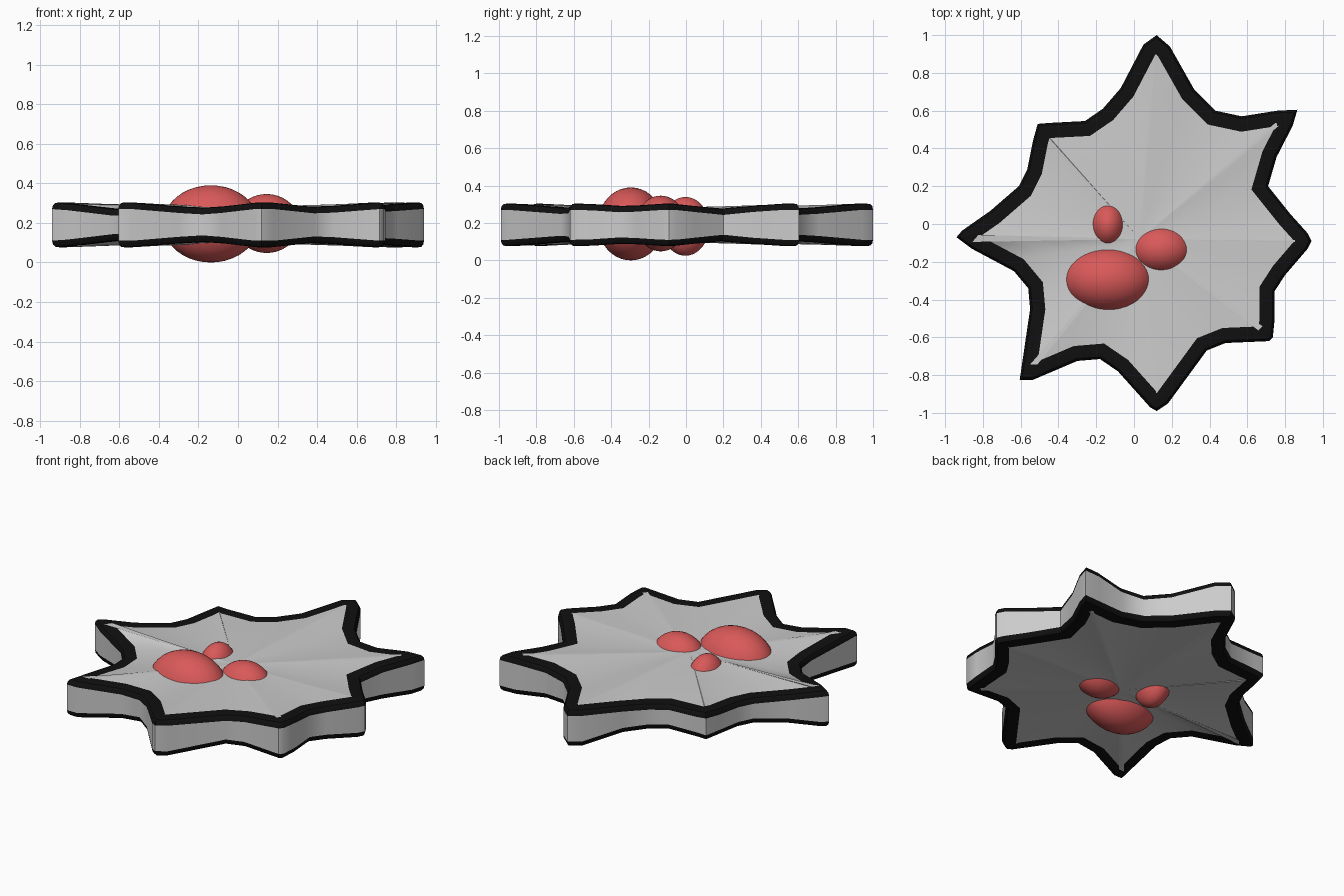
import bpy, math
from mathutils import Vector

if "Cube" in bpy.data.objects:
    bpy.data.objects.remove(bpy.data.objects["Cube"])

# star-like cell outline, counter-clockwise seen from above
OUTLINE = [Vector(p) for p in [
    (.94, -.09), (.92, -.05), (.83, .05), (.71, .2), (.755, .355), (.84, .52), (.865, .605),
    (.76, .6), (.57, .57), (.43, .6), (.32, .71), (.19, .94), (.12, 1), (.05, .95),
    (-.07, .72), (-.165, .61), (-.26, .545), (-.45, .535), (-.51, .53), (-.535, .44),
    (-.565, .29), (-.61, .2), (-.76, .07), (-.91, -.035), (-.94, -.07), (-.86, -.13),
    (-.635, -.25), (-.56, -.34), (-.55, -.45), (-.605, -.825), (-.535, -.825),
    (-.3, -.725), (-.18, -.715), (-.085, -.78), (.085, -.97), (.12, -.99), (.18, -.95),
    (.385, -.67), (.485, -.63), (.715, -.62), (.735, -.6), (.745, -.5), (.745, -.355),
    (.8, -.27), (.92, -.13)]]
N = len(OUTLINE)
MID = 0.19
CENTRE = Vector((0.03, -0.08))


def material(name, color):
    m = bpy.data.materials.new(name)
    m.diffuse_color = (*color, 1)
    m.use_nodes = True
    m.node_tree.nodes["Principled BSDF"].inputs["Base Color"].default_value = m.diffuse_color
    return m


def inset(d):
    # mitred inward offset of the outline
    out = []
    for i, p in enumerate(OUTLINE):
        a = (p - OUTLINE[i - 1]).normalized()
        b = (OUTLINE[(i + 1) % N] - p).normalized()
        na, nb = Vector((-a.y, a.x)), Vector((-b.y, b.x))
        out.append(p + (na + nb) * d / max(1 + na.dot(nb), 0.45))
    return out


def half_height(p):
    # tips are thicker than the valleys between them
    t = min(max((p.length - 0.65) / 0.3, 0), 1)
    return 0.08 + 0.034 * t * t * (3 - 2 * t)


HEIGHT = [half_height(p) for p in OUTLINE]


def ring(d, drop, side):
    return [(p.x, p.y, MID + side * (h - drop)) for p, h in zip(inset(d), HEIGHT)]


def loft(name, rings, flip=False, tip=None, mat=None):
    verts = [v for r in rings for v in r]
    faces = []
    for k in range(len(rings) - 1):
        for i in range(N):
            j = (i + 1) % N
            faces.append((k * N + i, k * N + j, (k + 1) * N + j, (k + 1) * N + i))
    if tip:
        verts.append(tip)
        base = (len(rings) - 1) * N
        faces += [(base + i, base + (i + 1) % N, len(verts) - 1) for i in range(N)]
    if flip:
        faces = [f[::-1] for f in faces]
    me = bpy.data.meshes.new(name)
    me.from_pydata(verts, [], faces)
    ob = bpy.data.objects.new(name, me)
    bpy.context.collection.objects.link(ob)
    if mat:
        me.materials.append(mat)
    bpy.ops.object.select_all(action='DESELECT')
    ob.select_set(True)
    bpy.context.view_layer.objects.active = ob
    bpy.ops.object.shade_smooth_by_angle(angle=math.radians(40))
    return ob


black = material("black", (0.005, 0.005, 0.005))
red = material("red", (0.7, 0.1, 0.1))

# grey side wall
loft("side_wall", [ring(0, 0.034, -1), ring(0, 0.034, 1)])

for side, label in ((1, "top"), (-1, "bottom")):
    # black rim wrapping over the edge
    loft(label + "_rim", [ring(0, 0.034, side), ring(0.003, 0.015, side),
                          ring(0.012, 0.003, side), ring(0.03, 0, side),
                          ring(0.08, 0.002, side)], side < 0, mat=black)
    # grey membrane inside the rim
    edge = ring(0.08, 0.002, side)
    rings = [edge]
    for s in (0.8, 0.6, 0.4, 0.2):
        z = MID + side * 0.092
        t = (1 - s) ** 0.7
        rings.append([(CENTRE.x + (x - CENTRE.x) * s, CENTRE.y + (y - CENTRE.y) * s,
                       h + (z - h) * t) for x, y, h in edge])
    loft(label + "_membrane", rings, side < 0, tip=(*CENTRE, MID + side * 0.092))

# red bodies poking through both faces
for name, loc, size in (("large_nucleus", (-.137, -.295, .195), (.242, .176, .195)),
                        ("medium_nucleus", (.145, -.135, .197), (.165, .132, .149)),
                        ("small_nucleus", (-.138, -.003, .182), (.1, .127, .157))):
    bpy.ops.mesh.primitive_uv_sphere_add(segments=40, ring_count=20, radius=1, location=loc)
    ob = bpy.context.object
    ob.name = name
    ob.scale = size
    ob.data.materials.append(red)
    bpy.ops.object.shade_smooth()
